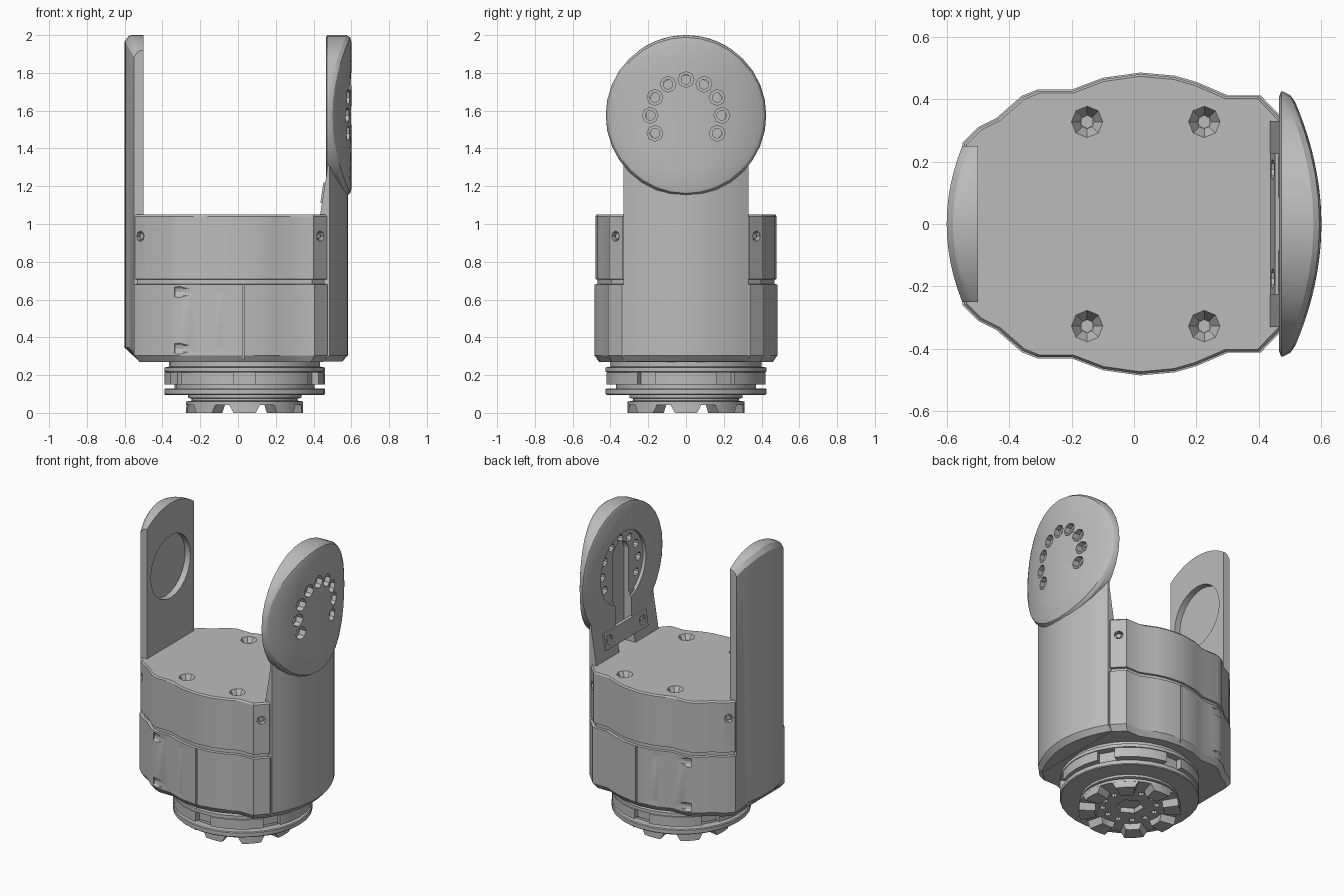
import bpy, bmesh, math
from mathutils import Vector, Matrix

if "Cube" in bpy.data.objects:
    bpy.data.objects.remove(bpy.data.objects["Cube"])

grey = bpy.data.materials.new("satin grey")
grey.use_nodes = True
grey.diffuse_color = (0.5, 0.5, 0.5, 1)
grey.node_tree.nodes["Principled BSDF"].inputs["Base Color"].default_value = (0.5, 0.5, 0.5, 1)

BASE_X = 0.035   # axis of the turntable
PIVOT_Z = 1.575  # axis of the fork
PIVOT_R = 0.425


def finish(name, bm):
    bmesh.ops.recalc_face_normals(bm, faces=bm.faces)
    mesh = bpy.data.meshes.new(name)
    bm.to_mesh(mesh)
    bm.free()
    mesh.materials.append(grey)
    ob = bpy.data.objects.new(name, mesh)
    bpy.context.collection.objects.link(ob)
    return ob


def loft(name, rings):
    """Skin closed rings of equal length and cap both ends."""
    bm = bmesh.new()
    rows = [[bm.verts.new(p) for p in ring] for ring in rings]
    for a, b in zip(rows, rows[1:]):
        for i in range(len(a)):
            j = (i + 1) % len(a)
            bm.faces.new((a[i], a[j], b[j], b[i]))
    bm.faces.new(rows[0])
    bm.faces.new(rows[-1])
    return finish(name, bm)


def lathe(name, profile, n=32):
    """Turn (radius, height) pairs about the turntable axis."""
    angles = [math.tau * i / n for i in range(n)]
    return loft(name, [[(BASE_X + r * math.cos(a), r * math.sin(a), z) for a in angles]
                       for r, z in profile])


def rod(name, start, end, r1, r2=None, n=12):
    start, end = Vector(start), Vector(end)
    d = end - start
    turn = d.to_track_quat('Z', 'Y').to_matrix().to_4x4()
    bm = bmesh.new()
    bmesh.ops.create_cone(bm, cap_ends=True, segments=n, radius1=r1,
                          radius2=r1 if r2 is None else r2, depth=d.length,
                          matrix=Matrix.Translation((start + end) / 2) @ turn)
    return finish(name, bm)


def box(name, centre, size, angle=0, pivot=(0, 0, 0)):
    bm = bmesh.new()
    bmesh.ops.create_cube(bm, matrix=Matrix.Translation(pivot) @ Matrix.Rotation(angle, 4, 'Z')
                          @ Matrix.Translation(centre) @ Matrix.Diagonal((*size, 1)))
    return finish(name, bm)


def carve(target, *cutters):
    for cutter in cutters:
        cutter.hide_render = True
        mod = target.modifiers.new("cut", 'BOOLEAN')
        mod.operation, mod.solver, mod.object = 'DIFFERENCE', 'EXACT', cutter
        bpy.context.view_layer.objects.active = target
        bpy.ops.object.modifier_apply(modifier=mod.name)
        bpy.data.objects.remove(cutter)


def steps(lo, hi, n):
    return [lo + (hi - lo) * i / n for i in range(n + 1)]


# Housing: one outline stacked with chamfers and a seam groove
half = [(-0.55, 0.26), (-0.5, 0.31), (-0.44, 0.34), (-0.36, 0.41), (-0.31, 0.43), (-0.2, 0.43),
        (-0.1, 0.468), (0.02, 0.485), (0.13, 0.475), (0.2, 0.455), (0.3, 0.412), (0.405, 0.412),
        (0.475, 0.34)]
outline = half + [(x, -y) for x, y in reversed(half)]
levels = [(0.27, 0.95), (0.305, 1), (0.68, 1), (0.682, 0.965), (0.706, 0.965), (0.708, 0.99),
          (1.04, 0.99), (1.05, 0.975)]
housing = loft("housing", [[(x * s, y * s, z) for x, y in outline] for z, s in levels])

for side in (-1, 1):
    # Grip slots and panel seam
    for z in (0.34, 0.64):
        carve(housing, rod("slot", (-0.34, side * 0.445, z), (-0.03, side * 0.505, z), 0.038, 0.022))
    carve(housing, box("seam", (0.03, side * 0.485, 0.47), (0.01, 0.03, 0.42)))
    # Countersunk top screws
    for x in (-0.15, 0.225):
        y = side * 0.327
        carve(housing, rod("sink", (x, y, 1.0), (x, y, 1.06), 0.022, 0.056, 8))
        rod("top_screw", (x, y, 0.99), (x, y, 1.02), 0.022, n=6)
    # Corner screws set diagonally
    for x, y, dx in ((0.437, 0.375, 1), (-0.52, 0.288, -1)):
        p, d = Vector((x, side * y, 0.935)), Vector((dx, side, 0)).normalized()
        carve(housing, rod("bore", p - d * 0.035, p + d * 0.04, 0.028, n=8))
        rod("corner_screw", p - d * 0.04, p - d * 0.015, 0.016, n=6)

# Idle arm: bowed plate with a round top
sections = []
for y in steps(-0.25, 0.25, 12):
    outer = -0.6 + 0.8 * y * y
    top = PIVOT_Z + math.sqrt(PIVOT_R ** 2 - y * y)
    sections.append([(x, y, z) for x, z in
                     ((-0.5, 0.275), (-0.525, 0.275), (outer, 0.345), (outer, top - 0.035),
                      (outer + 0.02, top - 0.006), (outer + 0.035, top), (-0.5, top))])
idle_arm = loft("idle_arm", sections)
carve(idle_arm, rod("pocket", (-0.54, 0, PIVOT_Z), (-0.4, 0, PIVOT_Z), 0.21, n=24))

# Drive arm: bowed column leaning into the disc
sections = []
for y in steps(-0.33, 0.33, 14):
    outer = 0.582 - 0.9 * y * y
    sections.append([(x, y, z) for x, z in
                     ((0.435, 0.272), (outer - 0.03, 0.272), (outer, 0.305), (outer, 1.38),
                      (0.478, 1.38), (0.47, 1.27), (0.435, 1.05))])
drive_arm = loft("drive_arm", sections)


# Drive disc: flat inside, bowed outside, rounded rim
def bow(y):
    return 0.6 - 0.55 * y * y


def disc_ring(r, x_of_y):
    angles = [math.tau * i / 32 for i in range(32)]
    return [(x_of_y(r * math.cos(a)), r * math.cos(a), PIVOT_Z + r * math.sin(a)) for a in angles]


drive_disc = loft("drive_disc", [
    disc_ring(0.41, lambda y: 0.465), disc_ring(PIVOT_R, lambda y: 0.472),
    disc_ring(PIVOT_R, lambda y: bow(y) - 0.025), disc_ring(0.413, lambda y: bow(y) - 0.006),
    disc_ring(0.39, bow), disc_ring(0.28, bow), disc_ring(0.16, bow), disc_ring(0.06, bow)])
carve(drive_disc, rod("recess", (0.4, 0, PIVOT_Z), (0.487, 0, PIVOT_Z), 0.24, n=32))

# Cable slot running down the inside of the drive arm
for part in (drive_disc, drive_arm):
    carve(part, box("slot", (0.46, 0, 1.36), (0.12, 0.17, 0.62)),
          rod("slot_end", (0.4, 0, 1.66), (0.52, 0, 1.66), 0.085, n=20))

# Arc of index holes
for k in range(9):
    a = math.radians(-30 + 30 * k)
    y, z = 0.19 * math.cos(a), PIVOT_Z + 0.19 * math.sin(a)
    carve(drive_disc, rod("hole", (0.4, y, z), (0.7, y, z), 0.026, n=10),
          rod("counterbore", (bow(y) - 0.04, y, z), (0.7, y, z), 0.042, n=8))

# Cable clamp with two screws
lean = [(0.436, 1.11), (0.452, 1.22), (0.475, 1.22), (0.46, 1.11)]
clamp = loft("cable_clamp", [[(x, y, z) for x, z in lean] for y in (-0.225, 0.225)])
for y in (-0.175, 0.175):
    carve(clamp, rod("bore", (0.4, y, 1.165), (0.456, y, 1.165), 0.032, n=10))
    rod("clamp_screw", (0.448, y, 1.165), (0.47, y, 1.165), 0.018, n=6)

# Turntable: notched collar, disc and hub
collar = lathe("collar", [(0.4, 0.285), (0.4, 0.245), (0.425, 0.24), (0.425, 0.218), (0.415, 0.216),
                          (0.425, 0.214), (0.425, 0.15), (0.36, 0.15)])
for k in range(6):
    carve(collar, box("notch", (0.42, 0, 0.175), (0.08, 0.11, 0.08),
                      math.radians(30 + 60 * k), (BASE_X, 0, 0)))
lathe("turn_disc", [(0.37, 0.155), (0.37, 0.13), (0.42, 0.13), (0.425, 0.125), (0.425, 0.1),
                    (0.42, 0.095)])
hub = lathe("hub", [(0.3, 0.1), (0.3, 0.08), (0.28, 0.075), (0.28, 0.065), (0.31, 0.06),
                    (0.31, 0.042)])
carve(hub, rod("hex_socket", (BASE_X, 0, 0), (BASE_X, 0, 0.075), 0.085, n=6))
for k in range(12):
    a = math.tau * (k + 0.5) / 12
    x, y = BASE_X + 0.165 * math.cos(a), 0.165 * math.sin(a)
    carve(hub, rod("bolt_hole", (x, y, 0), (x, y, 0.07), 0.019, n=8))

# Eight tapered coupling teeth
for k in range(8):
    a0 = math.tau * k / 8
    rings = []
    for z, spread in ((0.045, 0.27), (0.0, 0.19)):
        arc = [a0 + spread * t for t in (-1, -0.33, 0.33, 1)]
        rings.append([(BASE_X + r * math.cos(a), r * math.sin(a), z)
                      for r, sweep in ((0.31, arc), (0.21, arc[::-1])) for a in sweep])
    loft("coupling_tooth", rings)

# Smooth curved surfaces, keep edges crisp
for ob in bpy.context.collection.objects:
    if ob.type == 'MESH':
        bpy.ops.object.select_all(action='DESELECT')
        ob.select_set(True)
        bpy.context.view_layer.objects.active = ob
        bpy.ops.object.shade_smooth_by_angle(angle=math.radians(28))
